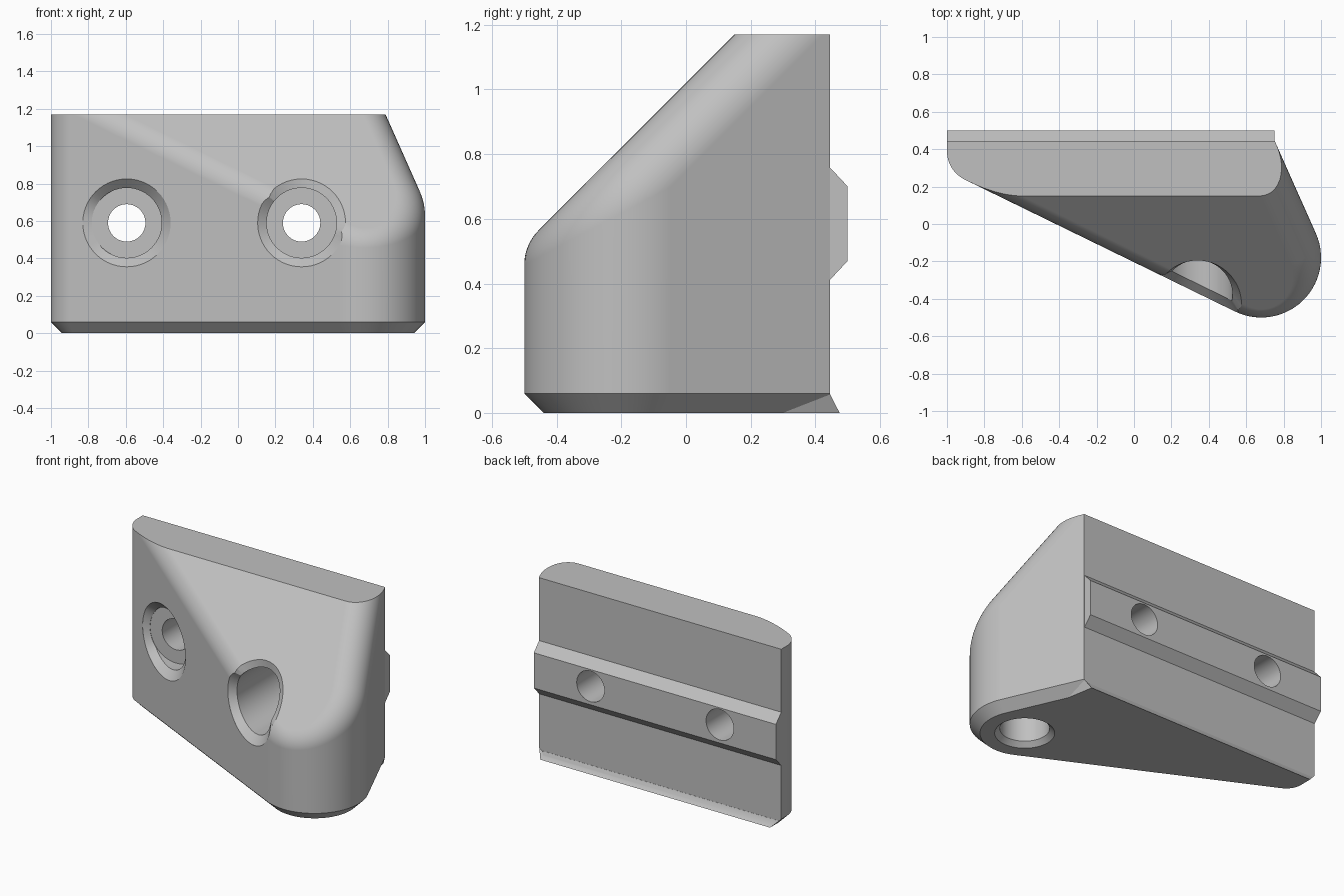
import bpy, bmesh
from math import sin, cos, radians, tau
from mathutils import Vector

cube = bpy.data.objects.get("Cube")
if cube:
    bpy.data.objects.remove(cube, do_unlink=True)

grey = bpy.data.materials.new("plain grey")
grey.use_nodes = True
grey.diffuse_color = (0.53, 0.53, 0.53, 1)
grey.node_tree.nodes["Principled BSDF"].inputs["Base Color"].default_value = grey.diffuse_color


def skin(name, rings, cuts=()):
    """Closed solid through matching rings, optionally trimmed by planes."""
    bm = bmesh.new()
    loops = [[bm.verts.new(p) for p in ring] for ring in rings]
    n = len(loops[0])
    for a, b in zip(loops, loops[1:]):
        for i in range(n):
            j = (i + 1) % n
            bm.faces.new((a[i], a[j], b[j], b[i]))
    bm.faces.new(loops[0])
    bm.faces.new(loops[-1])
    for co, no in cuts:
        geom = bm.verts[:] + bm.edges[:] + bm.faces[:]
        cut = bmesh.ops.bisect_plane(bm, geom=geom, plane_co=co, plane_no=no, clear_outer=True)
        edges = [g for g in cut["geom_cut"] if isinstance(g, bmesh.types.BMEdge)]
        bmesh.ops.edgeloop_fill(bm, edges=edges)
    bmesh.ops.recalc_face_normals(bm, faces=bm.faces[:])
    mesh = bpy.data.meshes.new(name)
    bm.to_mesh(mesh)
    bm.free()
    mesh.materials.append(grey)
    obj = bpy.data.objects.new(name, mesh)
    bpy.context.collection.objects.link(obj)
    return obj


def combine(target, tool, operation):
    mod = target.modifiers.new(operation.lower(), "BOOLEAN")
    mod.operation, mod.solver, mod.object = operation, "EXACT", tool
    bpy.context.view_layer.objects.active = target
    bpy.ops.object.modifier_apply(modifier=mod.name)
    bpy.data.objects.remove(tool, do_unlink=True)


# Plan outline as (core point, outward normal); the core is inset by the fillet
FILLET, CHAMFER, BACK, TOP = 0.15, 0.06, 0.445, 1.17
outline = []
for centre, radius, start, end, steps in (
        ((-0.83, 0.39), 0.17, 180, 244, 12),
        ((0.68, -0.18), 0.32, 244, 384, 28)):
    for i in range(steps + 1):
        a = radians(start + (end - start) * i / steps)
        normal = Vector((cos(a), sin(a), 0))
        outline.append((Vector((*centre, 0)) + normal * (radius - FILLET), normal))
core, normal = outline[-1]
outline.append((core + Vector((-normal.y, normal.x, 0)), normal))
outline.append((Vector((-0.85, 0.8, 0)), Vector((-1, 0, 0))))

# Body: chamfered foot, upright walls, rolled fillet onto the sloping front
slope = Vector((0, -1, 1)).normalized()
rings = [[c + n * (FILLET - CHAMFER) for c, n in outline],
         [c + n * FILLET + Vector((0, 0, CHAMFER)) for c, n in outline]]
STEPS = 12
for i in range(STEPS + 1):
    ring = []
    for c, n in outline:
        t, ang = i / STEPS, n.angle(slope)
        d = (n * sin((1 - t) * ang) + slope * sin(t * ang)) / sin(ang)
        ring.append(Vector((c.x, c.y, c.y + 1.02 - FILLET * 2 ** 0.5)) + d * FILLET)
    rings.append(ring)
body = skin("bracket_body", rings, [((0, 0, TOP), (0, 0, 1)), ((0, BACK, 0), (0, 1, 0))])

# Locating rail along the back
rail = [(0.43, 0.395), (0.5, 0.47), (0.5, 0.70), (0.43, 0.775)]
combine(body, skin("back_rail", [[(x, y, z) for y, z in rail] for x in (-1, 0.75)]), "UNION")

# Flared lip at the foot of the back, with its corner wedge
lip = [(0.4, 0), (0.475, 0), (0.457, 0.018), (0.446, 0.045), (0.4, 0.045)]
combine(body, skin("back_lip", [[(-0.94 - z, y, z) for y, z in lip],
                                [(0.72, y, z) for y, z in lip]]), "UNION")
wedge = [Vector(p) for p in ((0.6, 0.4, 0), (0.751, 0.3, 0), (0.72, 0.475, 0))]
tip = Vector((0.75, 0.444, 0.06))
combine(body, skin("lip_corner", [wedge, [tip.lerp(p, 0.02) for p in wedge]]), "UNION")


# Screw holes: chamfered mouth following the surface, counterbore, through hole
def screw_hole(x0, z0=0.59, floor=0.21, count=56):
    rings = []
    for r, place in ((0.235, lambda m: m - 0.5),
                     (0.235, lambda m: m),
                     (0.187, lambda m: min(m + 0.05, floor - 0.002)),
                     (0.187, lambda m: floor),
                     (0.1, lambda m: floor),
                     (0.1, lambda m: 0.7)):
        ring = []
        for i in range(count):
            a = tau * i / count
            x, z = x0 + r * cos(a), z0 + r * sin(a)
            mouth = max(-0.204 - 0.488 * x, z - 1.02)
            ring.append((x, place(mouth), z))
        rings.append(ring)
    return skin("screw_hole_cutter", rings)


for x in (-0.595, 0.34):
    combine(body, screw_hole(x), "DIFFERENCE")

# Blind chamfered socket in the underside
socket = [[(0.68 + r * cos(tau * i / 48), -0.18 + r * sin(tau * i / 48), z) for i in range(48)]
          for r, z in ((0.185, -0.01), (0.145, 0.03), (0.145, 0.4))]
combine(body, skin("socket_cutter", socket), "DIFFERENCE")

# Smooth curves, crisp edges, flat planes
bpy.ops.object.select_all(action="DESELECT")
body.select_set(True)
bpy.context.view_layer.objects.active = body
bpy.ops.object.shade_smooth_by_angle(angle=radians(25))
weighted = body.modifiers.new("flat planes", "WEIGHTED_NORMAL")
weighted.keep_sharp = True
